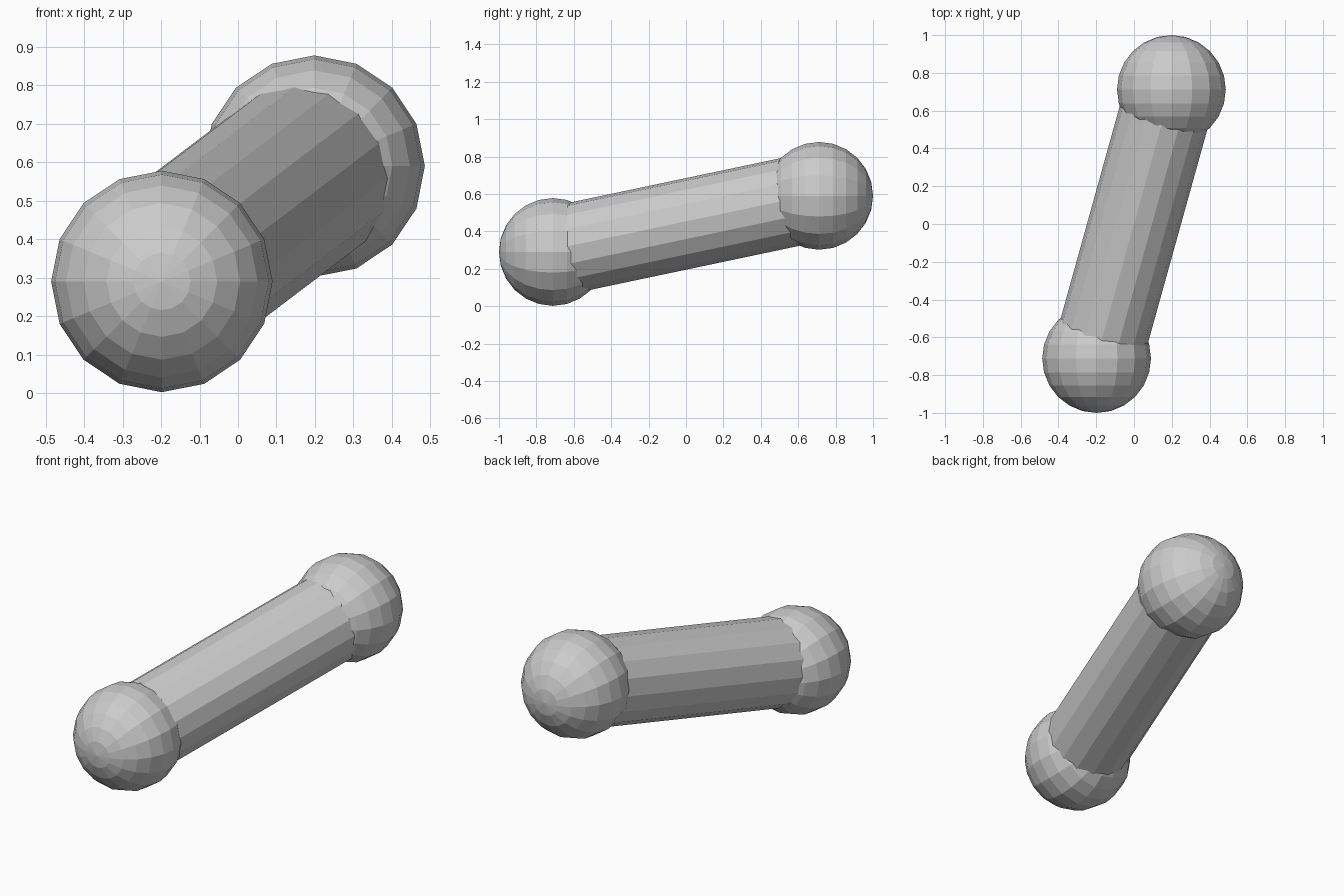
import bpy
from math import pi
from mathutils import Vector

if "Cube" in bpy.data.objects:
    bpy.data.objects.remove(bpy.data.objects["Cube"])

R = 0.288
front = Vector((-0.198, -1 + R, R + 0.002))
back = Vector((0.198, 1 - R, R + 0.302))

# Rounded end knobs, poles pointing along y
for name, pos in (("front_knob", front), ("back_knob", back)):
    bpy.ops.mesh.primitive_uv_sphere_add(segments=16, ring_count=12, radius=R,
                                         location=pos, rotation=(pi / 2, 0, 0))
    bpy.context.object.name = name

# Slanted bar joining the knob centres
axis = back - front
bpy.ops.mesh.primitive_cylinder_add(vertices=16, radius=0.24, depth=axis.length,
                                    location=(front + back) / 2,
                                    rotation=axis.to_track_quat('Z', 'Y').to_euler())
bpy.context.object.name = "bar"
